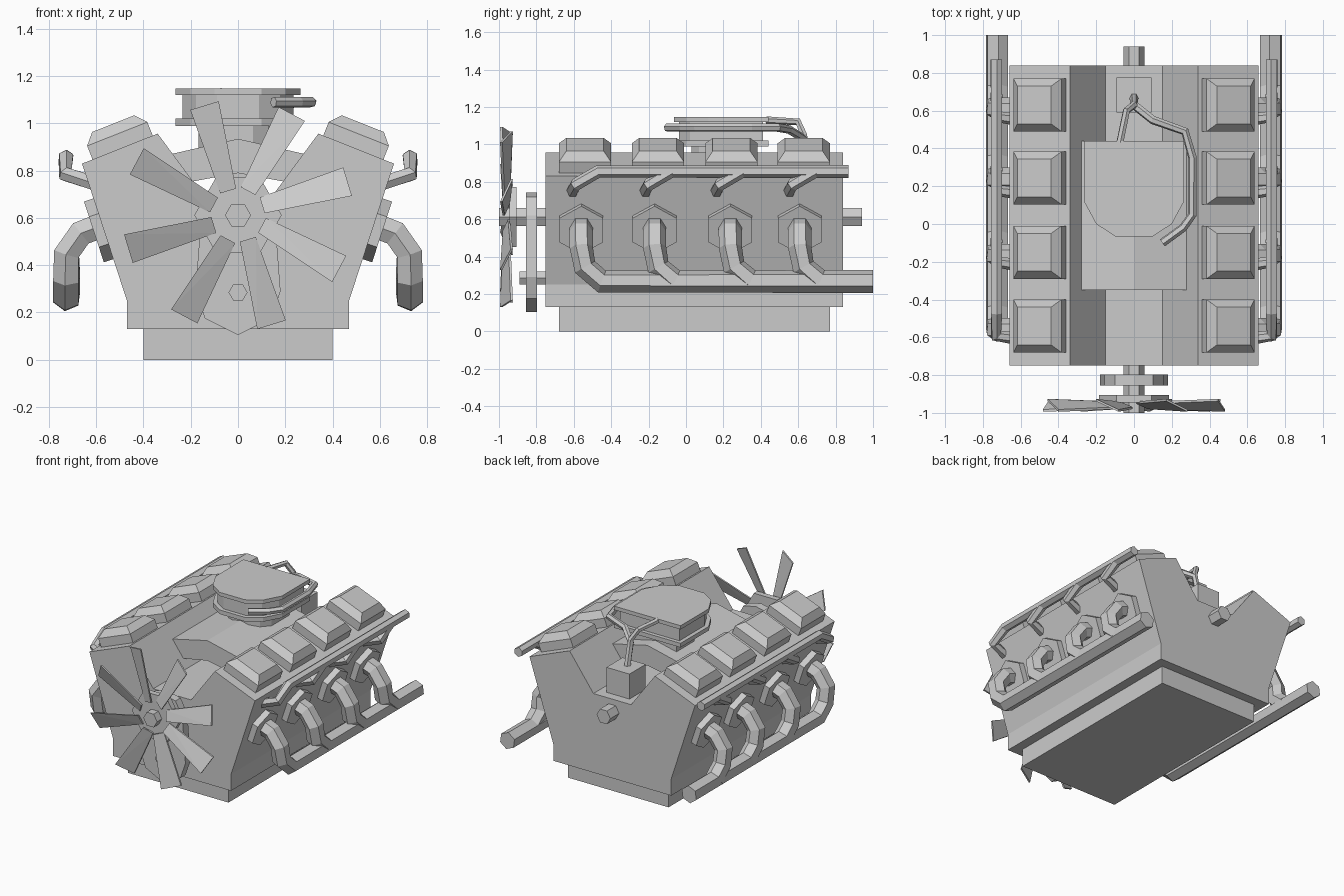
import bpy, bmesh, math
from mathutils import Vector, Matrix

if "Cube" in bpy.data.objects:
    bpy.data.objects.remove(bpy.data.objects["Cube"])


def finish(name, bm):
    bmesh.ops.recalc_face_normals(bm, faces=bm.faces)
    me = bpy.data.meshes.new(name)
    bm.to_mesh(me)
    bm.free()
    ob = bpy.data.objects.new(name, me)
    bpy.context.collection.objects.link(ob)
    return ob


def prism(name, pts, a, b, axis='y'):
    """Extrude a 2D profile along y (x,z profile) or z (x,y profile)."""
    bm = bmesh.new()
    put = (lambda p, d: (p[0], d, p[1])) if axis == 'y' else (lambda p, d: (p[0], p[1], d))
    lo = [bm.verts.new(put(p, a)) for p in pts]
    hi = [bm.verts.new(put(p, b)) for p in pts]
    bm.faces.new(lo)
    bm.faces.new(hi)
    n = len(pts)
    for i in range(n):
        bm.faces.new((lo[i], lo[(i + 1) % n], hi[(i + 1) % n], hi[i]))
    return finish(name, bm)


def hull(name, pts):
    bm = bmesh.new()
    for p in pts:
        bm.verts.new(p)
    bmesh.ops.convex_hull(bm, input=bm.verts[:])
    bmesh.ops.dissolve_limit(bm, angle_limit=0.02, verts=bm.verts[:], edges=bm.edges[:])
    return finish(name, bm)


def pipe(name, pts, r):
    """Six-sided tube along a path, as a mesh."""
    cu = bpy.data.curves.new(name, 'CURVE')
    cu.dimensions = '3D'
    cu.bevel_depth, cu.bevel_resolution, cu.use_fill_caps = r, 1, True
    sp = cu.splines.new('POLY')
    sp.points.add(len(pts) - 1)
    for p, co in zip(sp.points, pts):
        p.co = (*co, 1)
    tmp = bpy.data.objects.new(name + "_path", cu)
    bpy.context.collection.objects.link(tmp)
    dg = bpy.context.evaluated_depsgraph_get()
    me = bpy.data.meshes.new_from_object(tmp.evaluated_get(dg))
    bpy.data.objects.remove(tmp)
    ob = bpy.data.objects.new(name, me)
    bpy.context.collection.objects.link(ob)
    me.shade_flat()
    return ob


def sym(half):
    """Mirror a half profile (bottom to top on +x) about x = 0."""
    return half + [(-x, z) for x, z in reversed(half) if x > 0]


def ngon(n, r, cz):
    return [(r * math.cos(2 * math.pi * i / n), cz + r * math.sin(2 * math.pi * i / n)) for i in range(n)]


# V-shaped block with central valley, and oil pan
prism("engine_block", sym([(0.47, 0.13), (0.47, 0.25), (0.66, 0.83), (0.34, 0.957), (0.15, 0.70)]), -0.75, 0.84)
prism("oil_pan", sym([(0.40, 0.0), (0.40, 0.14)]), -0.68, 0.77)

# Intake manifold bridging the valley
prism("intake_manifold", sym([(0, 0.79), (0.19, 0.755), (0.285, 0.87), (0, 0.935)]), -0.35, 0.44)

# Air cleaner: neck, base, filter and lid share one rounded-front outline
outline = [(0.265, 0.44), (0.265, 0.12), (0.20, 0.0), (0.10, -0.065),
           (-0.10, -0.065), (-0.20, 0.0), (-0.265, 0.12), (-0.265, 0.44)]
for nm, s, z0, z1 in (("air_cleaner_neck", 0.63, 0.87, 1.0), ("air_cleaner_base", 1, 0.99, 1.02),
                      ("air_filter", 0.89, 1.02, 1.12), ("air_cleaner_lid", 1, 1.12, 1.147)):
    prism(nm, [(x * s, 0.19 + (y - 0.19) * s) for x, y in outline], z0, z1, 'z')

# Distributor box and its two hoses
prism("distributor", sym([(0.092, 0.69), (0.092, 0.88)]), 0.59, 0.775)
pipe("short_hose", [(0, 0.66, 0.87), (0, 0.63, 1.05), (-0.04, 0.60, 1.12), (-0.075, 0.43, 1.13)], 0.02)
pipe("long_hose", [(0, 0.67, 0.87), (0, 0.63, 1.03), (0.10, 0.55, 1.08), (0.27, 0.49, 1.09), (0.31, 0.35, 1.09),
                   (0.31, 0.05, 1.09), (0.26, -0.02, 1.09), (0.15, -0.10, 1.09)], 0.023)

# Shafts, pulley belt and fan hub
prism("main_shaft", ngon(6, 0.055, 0.612), -1.0, 0.94)
prism("crank_shaft", ngon(6, 0.04, 0.285), -0.89, -0.74)
prism("fan_belt", sym([(0, 0.105), (0.14, 0.175), (0.18, 0.29), (0.155, 0.62), (0.10, 0.72), (0, 0.742)]),
      -0.856, -0.797)
prism("fan_hub", ngon(6, 0.185, 0.612), -0.945, -0.905)

# Eight twisted fan blades
for k in range(8):
    a = math.radians(17 + 45 * k)
    er = Vector((math.cos(a), 0, math.sin(a)))
    et = Vector((-math.sin(a), 0, math.cos(a)))
    pts = []
    for r, w, pitch, skew in ((0.11, 0.035, 0.014, 0.01), (0.485, 0.063, 0.028, 0)):
        for s in (-1, 1):
            for t in (-0.006, 0.006):
                pts.append(Vector((0, -0.96 + s * pitch + t, 0.612)) + er * r + et * (s * w + skew))
    hull(f"fan_blade_{k + 1}", pts)

# Parts repeated on both cylinder banks
ROWS = (-0.54, -0.15, 0.243, 0.63)
PORTS = (-0.56, -0.168, 0.237, 0.608)
for sx, side in ((1, "right"), (-1, "left")):
    u = Vector((0.93 * sx, 0, -0.368))
    n = Vector((0.368 * sx, 0, 0.93))
    # Rocker covers with bevelled tops
    for i, y in enumerate(ROWS):
        c = Vector((0.487 * sx, y, 0.895))
        pts = [c + u * (a * hw) + n * h + Vector((0, b * hy, 0))
               for hw, hy, h in ((0.137, 0.14, 0), (0.137, 0.14, 0.065), (0.096, 0.1, 0.112))
               for a in (-1, 1) for b in (-1, 1)]
        hull(f"rocker_cover_{side}_{i + 1}", pts)

    # Exhaust flanges and down pipes feeding the collector
    axis = Vector((0.95 * sx, 0, -0.311))
    up = Vector((0.311 * sx, 0, 0.95))
    for i, y in enumerate(PORTS):
        c = Vector((0.567 * sx, y, 0.555))
        ring = [up * (0.135 * math.cos(k * math.pi / 3)) + Vector((0, 0.135 * math.sin(k * math.pi / 3), 0))
                for k in range(6)]
        hull(f"exhaust_flange_{side}_{i + 1}", [c + p + axis * d for p in ring for d in (-0.02, 0.045)])
        path = [(0.56, y, 0.575), (0.665, y, 0.535), (0.725, y, 0.45), (0.725, y + 0.02, 0.345),
                (0.725, y + 0.11, 0.267)]
        if i == 0:
            path.append((0.725, 1.0, 0.267))
        pipe(f"exhaust_pipe_{side}_{i + 1}", [(x * sx, yy, z) for x, yy, z in path], 0.062)

    # Upper rail with angled branches into the block
    for i, y in enumerate((-0.61, -0.22, 0.16, 0.55)):
        path = [(0.60, y, 0.745), (0.73, y + 0.02, 0.785), (0.728, y + 0.14, 0.855)]
        if i == 0:
            path.append((0.728, 0.87, 0.855))
        pipe(f"upper_rail_{side}_{i + 1}", [(x * sx, yy, z) for x, yy, z in path], 0.034)
